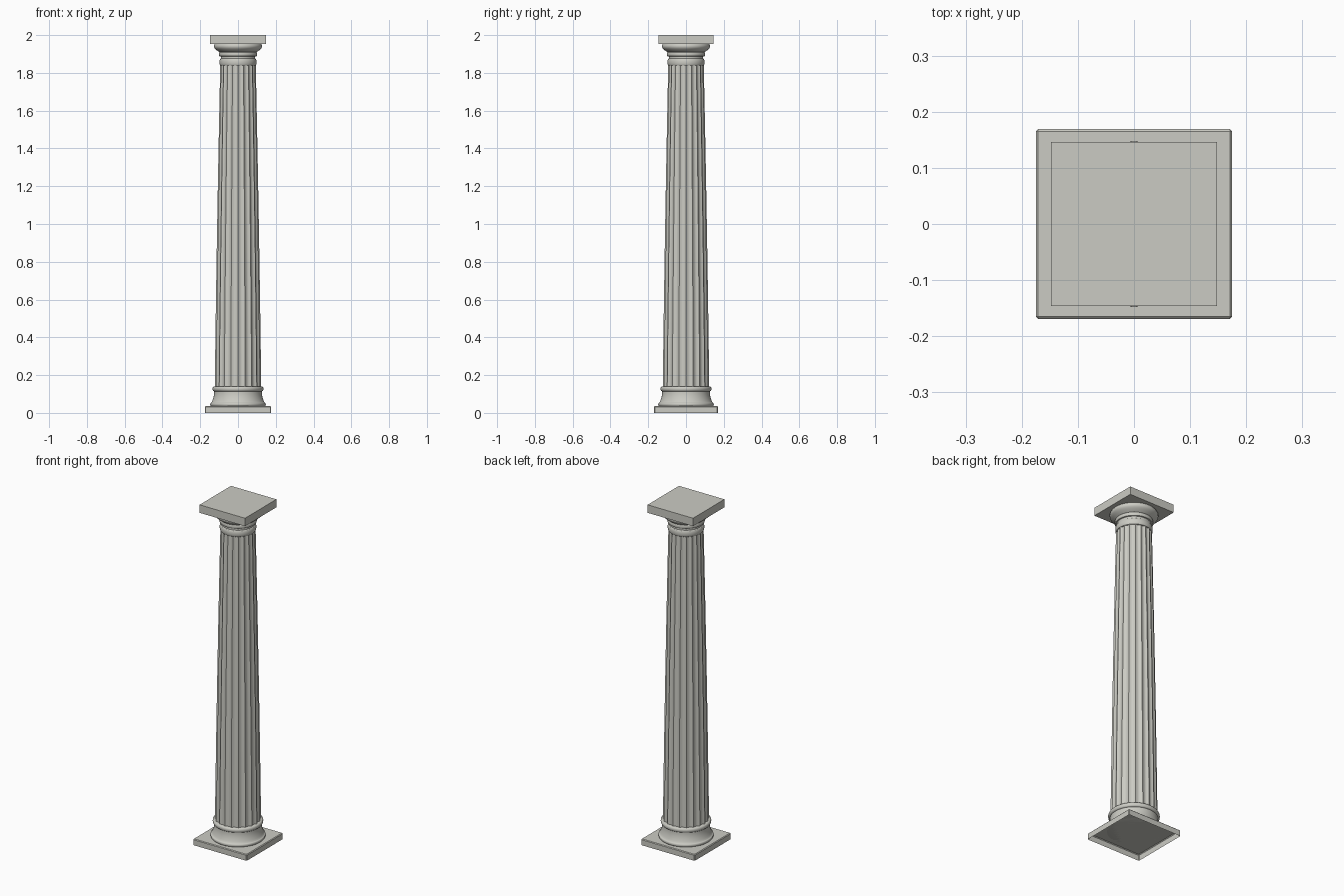
import bpy, bmesh, math

if "Cube" in bpy.data.objects:
    bpy.data.objects.remove(bpy.data.objects["Cube"], do_unlink=True)

stone = bpy.data.materials.new("pale_stone")
stone.use_nodes = True
COLOR = (0.60, 0.60, 0.55, 1)
stone.diffuse_color = COLOR
stone.node_tree.nodes["Principled BSDF"].inputs["Base Color"].default_value = COLOR


def finish(name, bm, smooth=True):
    bmesh.ops.recalc_face_normals(bm, faces=bm.faces)
    mesh = bpy.data.meshes.new(name)
    bm.to_mesh(mesh)
    bm.free()
    mesh.materials.append(stone)
    obj = bpy.data.objects.new(name, mesh)
    bpy.context.collection.objects.link(obj)
    if smooth:
        bpy.ops.object.select_all(action='DESELECT')
        obj.select_set(True)
        bpy.context.view_layer.objects.active = obj
        bpy.ops.object.shade_smooth_by_angle(angle=math.radians(32))
    return obj


def loft(name, levels, steps, radius):
    """Skin closed rings; radius(r, i) gives the radius of step i."""
    bm = bmesh.new()
    rings = []
    for r, z in levels:
        ring = []
        for i in range(steps):
            a = math.tau * i / steps
            d = radius(r, i)
            ring.append(bm.verts.new((d * math.cos(a), d * math.sin(a), z)))
        rings.append(ring)
    for low, high in zip(rings, rings[1:]):
        for i in range(steps):
            j = (i + 1) % steps
            bm.faces.new((low[i], low[j], high[j], high[i]))
    bm.faces.new(rings[0][::-1])
    bm.faces.new(rings[-1])
    return finish(name, bm)


def turned(name, levels):
    return loft(name, levels, 48, lambda r, i: r)


def bead(r, bulge, z0, z1, n=8):
    """Half-round moulding profile between two heights."""
    return [(r + bulge * math.sin(math.pi * k / n),
             (z0 + z1) / 2 - (z1 - z0) / 2 * math.cos(math.pi * k / n))
            for k in range(n + 1)]


def slab(name, hx, hy, z0, z1, bevel=0, open_below=False):
    bm = bmesh.new()
    bmesh.ops.create_cube(bm, size=1)
    for v in bm.verts:
        v.co = (v.co.x * 2 * hx, v.co.y * 2 * hy, z1 if v.co.z > 0 else z0)
    if bevel:
        edges = [e for e in bm.edges if max(v.co.z for v in e.verts) > z0 + 0.001]
        bmesh.ops.bevel(bm, geom=edges, offset=bevel, segments=1, affect='EDGES')
    if open_below:
        bm.normal_update()
        bottom = [f for f in bm.faces if f.normal.z < -0.9]
        bmesh.ops.delete(bm, geom=bottom, context='FACES_ONLY')
    return finish(name, bm, False)


# Square plinth, hollow underneath
slab("plinth", 0.175, 0.169, 0, 0.036, 0.004, True)

# Turned base: lower round, sweeping cavetto, upper round
cavetto = [(0.126 + 0.014 * (1 - t / 6) ** 2, 0.056 + 0.056 * t / 6) for t in range(7)]
turned("base_moulding", bead(0.142, 0.005, 0.036, 0.054) + cavetto
       + bead(0.126, 0.009, 0.114, 0.140))

# Fluted shaft with a slight swelling
FLUTES, PER = 20, 8
shaft_levels = []
for k in range(13):
    t = k / 12
    shaft_levels.append((0.123 - 0.029 * t + 0.008 * t * (1 - t), 0.138 + 1.704 * t))


def fluted(r, i):
    return r * (1 - 0.065 * math.sin(math.pi * (i % PER) / PER))


loft("fluted_shaft", shaft_levels, FLUTES * PER, fluted)

# Neck rings and flaring cushion
turned("neck_collar", bead(0.092, 0.006, 1.838, 1.875) + [(0.091, 1.876), (0.091, 1.890)])
turned("neck_ring", bead(0.097, 0.004, 1.888, 1.910))
cushion = [(0.099 + 0.028 * math.sin(math.pi / 2 * t / 8), 1.910 + 0.030 * t / 8)
           for t in range(9)]
turned("capital_cushion", cushion + [(0.127, 1.946), (0.122, 1.954)])

# Square top slab
slab("abacus", 0.148, 0.146, 1.953, 2.0)
